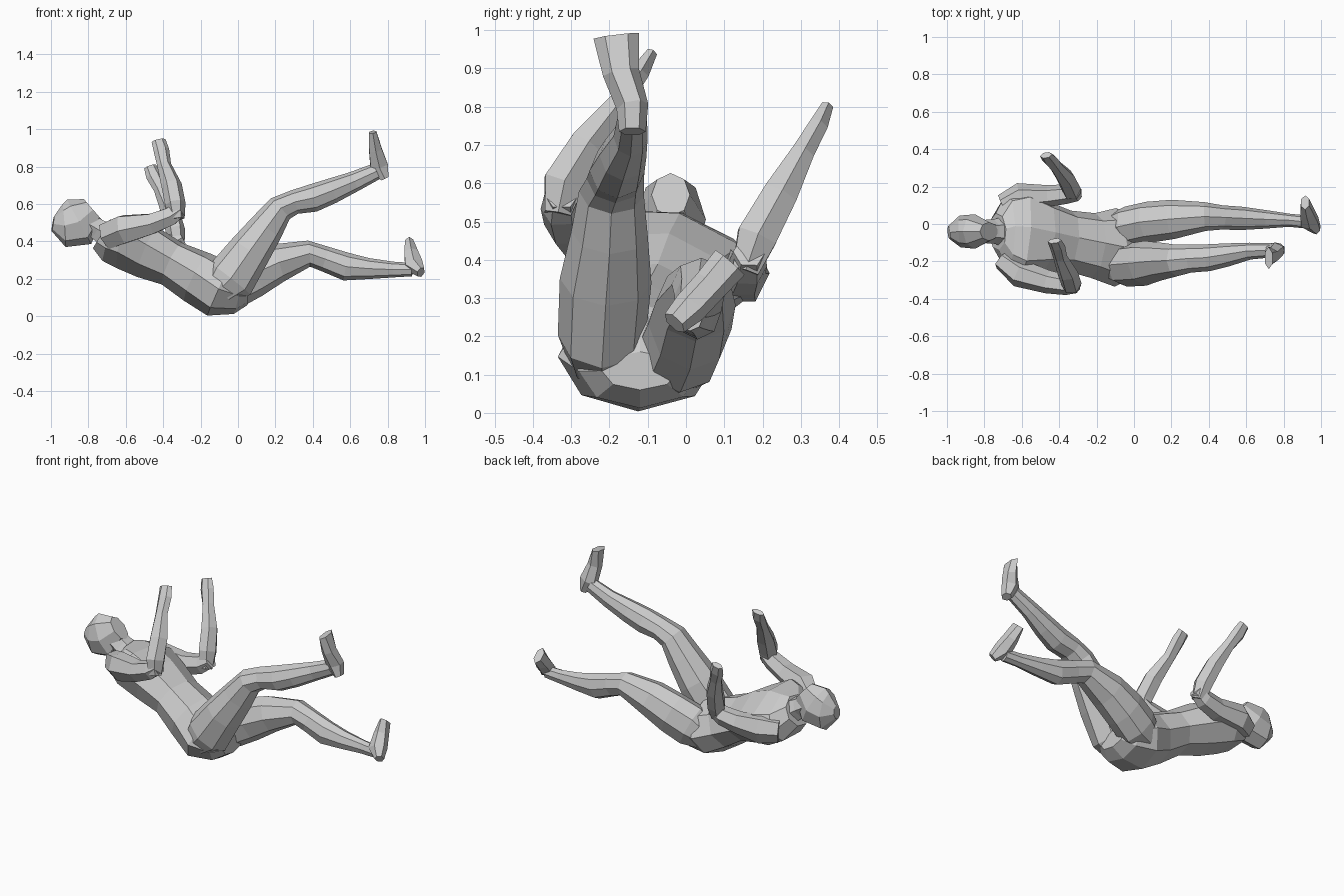
import bpy, bmesh, math
from mathutils import Vector


def loft(name, rings, ref=(0, 1, 0), n=8, turn=0.0):
    """Skin rings (x, y, z, half width, half depth[, tilt]) along a path."""
    bm = bmesh.new()
    pts = [Vector(r[:3]) for r in rings]
    loops = []
    for i, r in enumerate(rings):
        t = (pts[min(i + 1, len(pts) - 1)] - pts[max(i - 1, 0)]).normalized()
        side = Vector(ref)
        if len(r) > 5:
            side.z -= r[5]
        side = (side - side.dot(t) * t).normalized()
        up = t.cross(side)
        loop = []
        for k in range(n):
            a = 2 * math.pi * k / n + turn
            loop.append(bm.verts.new(pts[i] + side * (math.cos(a) * r[3])
                                     + up * (math.sin(a) * r[4])))
        loops.append(loop)
    for a, b in zip(loops, loops[1:]):
        for k in range(n):
            bm.faces.new((a[k], a[(k + 1) % n], b[(k + 1) % n], b[k]))
    bm.faces.new(loops[0][::-1])
    bm.faces.new(loops[-1])
    bmesh.ops.recalc_face_normals(bm, faces=bm.faces[:])
    me = bpy.data.meshes.new(name)
    bm.to_mesh(me)
    bm.free()
    ob = bpy.data.objects.new(name, me)
    bpy.context.collection.objects.link(ob)
    return ob


# torso and neck, reclining towards -x
loft("torso", [
    (0.05, -0.12, 0.11, .10, .05),
    (0.00, -0.12, 0.11, .16, .10),
    (-0.10, -0.125, 0.145, .21, .155),
    (-0.22, -0.115, 0.21, .175, .145, .1),
    (-0.35, -0.09, 0.28, .165, .125, .15),
    (-0.48, -0.07, 0.34, .20, .145, .2),
    (-0.60, -0.05, 0.39, .25, .145, .25),
    (-0.68, -0.04, 0.41, .21, .125, .25),
    (-0.73, -0.04, 0.44, .10, .09, .2)])
loft("neck", [
    (-0.68, -0.04, 0.42, .085, .08),
    (-0.75, -0.04, 0.465, .065, .065),
    (-0.84, -0.04, 0.52, .06, .06)], n=6)

# head
loft("head", [
    (-0.99, -0.045, 0.495, .035, .04),
    (-0.93, -0.04, 0.485, .085, .115),
    (-0.85, -0.04, 0.505, .092, .135),
    (-0.775, -0.04, 0.57, .05, .075)], n=8)

# raised leg on the -y side
loft("raised_leg", [
    (-0.10, -0.22, 0.14, .09, .10),
    (-0.04, -0.22, 0.20, .115, .135),
    (0.06, -0.21, 0.345, .12, .115),
    (0.15, -0.20, 0.47, .10, .095),
    (0.225, -0.195, 0.575, .085, .075),
    (0.30, -0.185, 0.61, .075, .065),
    (0.40, -0.18, 0.632, .072, .075),
    (0.50, -0.165, 0.67, .062, .068),
    (0.62, -0.145, 0.72, .045, .055),
    (0.74, -0.14, 0.775, .038, .045)])
loft("raised_foot", [
    (0.785, -0.14, 0.735, .035, .025),
    (0.755, -0.14, 0.80, .042, .055),
    (0.735, -0.17, 0.89, .048, .04),
    (0.72, -0.182, 0.985, .06, .023)], n=6)

# low leg on the +y side
loft("low_leg", [
    (-0.11, -0.03, 0.13, .09, .09),
    (-0.03, -0.015, 0.17, .11, .13),
    (0.08, 0.01, 0.225, .11, .125),
    (0.21, 0.025, 0.285, .105, .105),
    (0.38, 0.04, 0.335, .077, .07),
    (0.47, 0.035, 0.305, .065, .068),
    (0.58, 0.03, 0.265, .062, .075),
    (0.70, 0.025, 0.255, .05, .056),
    (0.83, 0.02, 0.25, .035, .042),
    (0.93, 0.01, 0.25, .035, .036)])
loft("low_foot", [
    (0.978, -0.03, 0.235, .035, .025),
    (0.94, 0.01, 0.275, .045, .055),
    (0.925, 0.065, 0.335, .046, .042),
    (0.915, 0.115, 0.393, .05, .025)], ref=(0, .77, -.64), n=6)

# near arm on the -y side: upper arm, forearm, hand
loft("near_upper_arm", [
    (-0.70, -0.19, 0.43, .06, .08),
    (-0.61, -0.265, 0.465, .075, .085),
    (-0.46, -0.31, 0.495, .062, .062),
    (-0.36, -0.325, 0.535, .055, .055),
    (-0.31, -0.325, 0.57, .045, .045)], n=6)
loft("near_forearm", [
    (-0.325, -0.335, 0.52, .04, .04),
    (-0.335, -0.32, 0.60, .055, .06),
    (-0.355, -0.26, 0.70, .055, .052),
    (-0.395, -0.175, 0.81, .038, .032),
    (-0.41, -0.12, 0.89, .042, .028),
    (-0.425, -0.09, 0.94, .038, .016)], ref=(1, 0, 0), n=6)

# far arm on the +y side: upper arm, forearm, hand
loft("far_upper_arm", [
    (-0.70, 0.10, 0.36, .06, .07),
    (-0.61, 0.145, 0.365, .075, .085),
    (-0.46, 0.15, 0.365, .058, .065),
    (-0.36, 0.16, 0.385, .052, .058),
    (-0.30, 0.165, 0.42, .042, .045)], n=6)
loft("far_forearm", [
    (-0.325, 0.155, 0.37, .04, .04),
    (-0.335, 0.185, 0.46, .052, .06),
    (-0.365, 0.245, 0.57, .05, .052),
    (-0.415, 0.305, 0.68, .036, .034),
    (-0.45, 0.345, 0.75, .042, .028),
    (-0.47, 0.368, 0.80, .034, .018)], ref=(1, 0, 0), n=6)
